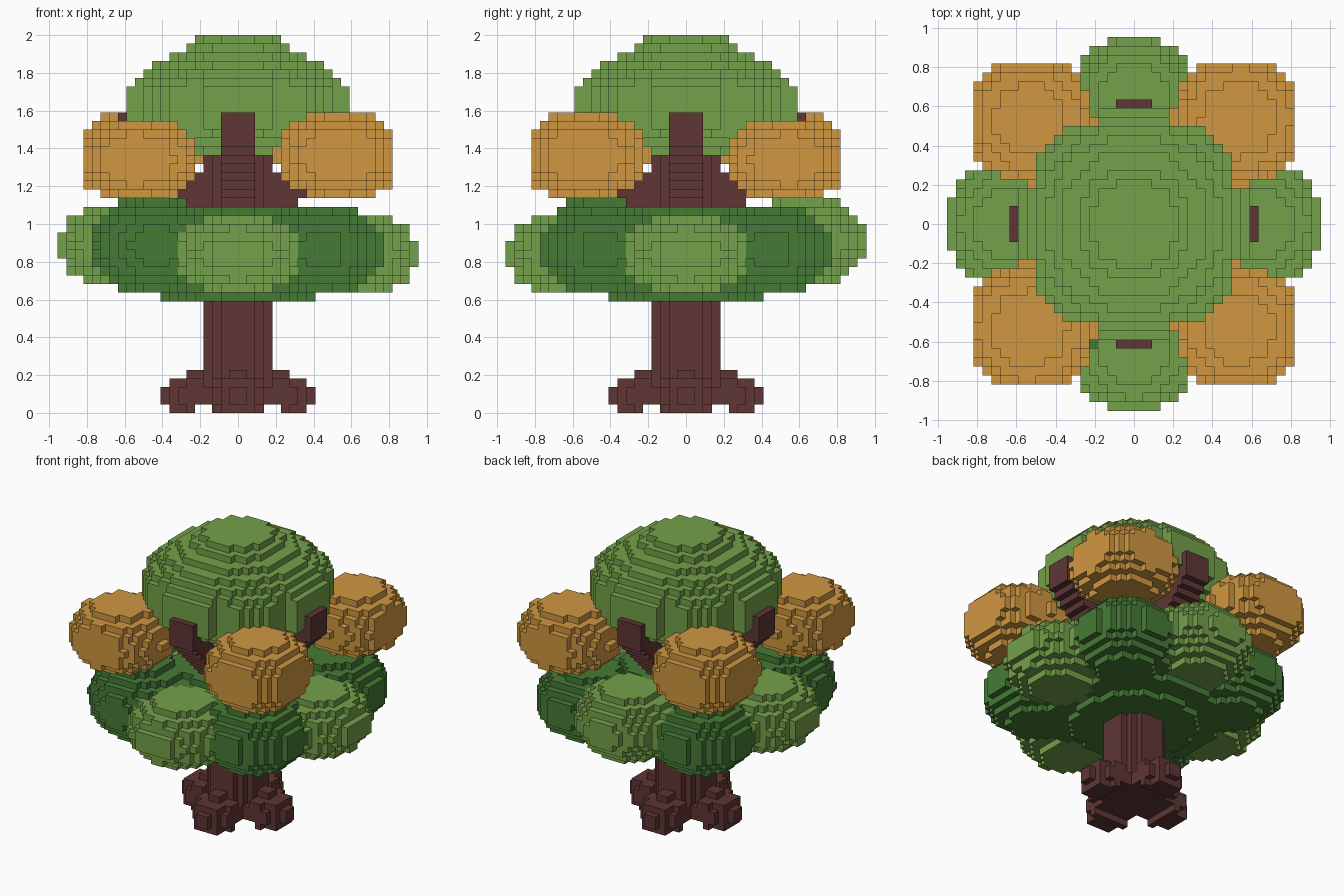
import bpy
import bmesh
from mathutils import Vector

if "Cube" in bpy.data.objects:
    bpy.data.objects.remove(bpy.data.objects["Cube"], do_unlink=True)

V = 2 / 44  # edge of one block; all sizes below are in blocks


def material(name, rgb):
    m = bpy.data.materials.new(name)
    m.use_nodes = True
    col = (*rgb, 1)
    m.diffuse_color = col
    m.node_tree.nodes["Principled BSDF"].inputs["Base Color"].default_value = col
    return m


bark = material("bark_brown", (0.112, 0.037, 0.035))
light_leaf = material("light_green", (0.175, 0.355, 0.068))
dark_leaf = material("dark_green", (0.060, 0.196, 0.036))
orange_leaf = material("autumn_orange", (0.630, 0.310, 0.053))

parts = []       # (name, material, cells)
filled = set()   # every occupied cell, earlier parts win


def add_part(name, mat, cells):
    own = set(cells) - filled
    filled.update(own)
    parts.append((name, mat, own))


def ellipsoid(centre, radii, low, high, limit=22):
    """Cells inside an ellipsoid, cut to rows low..high and to +-limit in x and y."""
    for x in range(-limit, limit):
        for y in range(-limit, limit):
            for z in range(low, high):
                p = (x + .5, y + .5, z + .5)
                if sum(((a - c) / r) ** 2 for a, c, r in zip(p, centre, radii)) <= 1:
                    yield x, y, z


def lobe(name, mat, x, y, r, low, high, limit=22):
    height = (high - low) / 2 + .45
    add_part(name, mat, ellipsoid((x, y, (low + high) / 2), (r, r, height), low, high, limit))


def box(x0, x1, y0, y1, z0, z1):
    return [(x, y, z) for x in range(x0, x1) for y in range(y0, y1) for z in range(z0, z1)]


def disc(r, z0, z1):
    return [c for c in box(-14, 14, -14, 14, z0, z1)
            if (c[0] + .5) ** 2 + (c[1] + .5) ** 2 < r * r]


def turn(cells, quarter):
    """Rotate cells about the z axis by quarter turns."""
    for x, y, z in cells:
        for _ in range(quarter):
            x, y = -y - 1, x
        yield x, y, z


SIDES = ("left", "back", "right", "front")

# Round trunk
add_part("trunk", bark, disc(4.2, 1, 31))

# Four roots sloping outward onto raised feet, and four stepped branches
root = [c for c in ellipsoid((5, 0, 1.9), (4, 3.1, 2.8), 0, 5) if c[2] > 0 or c[0] >= 5]
branch = [c for d in range(2, 14) for c in box(d, d + 1, -2, 2, d + 18, min(d + 24, 35))]
for q, side in enumerate(SIDES):
    add_part(side + "_root", bark, turn(root, q))
    add_part(side + "_branch", bark, turn(branch, q))

# Domed crown from stacked discs, with a narrow bulge on each side
CROWN_RADII = (9.2, 10.7, 12, 13, 13.4, 13.4, 13.4, 13.2, 12.2, 11.2, 10.1, 8.3, 6.4, 5.1)
crown = [c for i, r in enumerate(CROWN_RADII) for c in disc(r, 30 + i, 31 + i)]
add_part("crown", light_leaf, [
    c for c in crown
    if max(abs(c[0] + .5), abs(c[1] + .5)) < 11 or min(abs(c[0] + .5), abs(c[1] + .5)) < 4])

# Light foliage on the four sides
for side, x, y, low, high in (("left", 1, 0, 14, 23), ("back", 0, 1, 15, 25),
                              ("right", -1, 0, 15, 24), ("front", 0, -1, 14, 23)):
    lobe(side + "_light_foliage", light_leaf, 13.7 * x, 13.7 * y, 7.4, low, high)

# Dark lower foliage and orange upper foliage on the four corners
for corner, x, y, dark_rows, orange_rows in (
        ("front_left", 1, -1, (14, 24), (25, 35)), ("back_left", 1, 1, (14, 24), (25, 34)),
        ("back_right", -1, 1, (14, 24), (25, 35)), ("front_right", -1, -1, (14, 25), (25, 34))):
    lobe(corner + "_orange_foliage", orange_leaf, 11.75 * x, 11.75 * y, 7.3, *orange_rows, 18)
    lobe(corner + "_dark_foliage", dark_leaf, 9.6 * x, 9.6 * y, 7.5, *dark_rows)

# Wide dark middle joining the lower foliage
add_part("middle_foliage", dark_leaf, ellipsoid((0, 0, 18.5), (16.5, 16.5, 5.9), 13, 24))


# Turn each part into a mesh of its exposed block faces
DIRECTIONS = [Vector(d) for d in ((1, 0, 0), (-1, 0, 0), (0, 1, 0), (0, -1, 0), (0, 0, 1), (0, 0, -1))]
for name, mat, cells in parts:
    bm = bmesh.new()
    corners = {}

    def vert(p):
        key = tuple(round(a) for a in p)
        if key not in corners:
            corners[key] = bm.verts.new([a * V for a in key])
        return corners[key]

    for cell in sorted(cells):
        mid = Vector(cell) + Vector((.5, .5, .5))
        for n in DIRECTIONS:
            if tuple(int(a + b) for a, b in zip(cell, n)) in filled:
                continue
            u = Vector((n.y, n.z, n.x))
            w = n.cross(u)
            bm.faces.new([vert(mid + (n + u * a + w * b) / 2)
                          for a, b in ((-1, -1), (1, -1), (1, 1), (-1, 1))])
    if bm.faces:
        mesh = bpy.data.meshes.new(name)
        bm.to_mesh(mesh)
        mesh.materials.append(mat)
        bpy.context.collection.objects.link(bpy.data.objects.new(name, mesh))
    bm.free()
